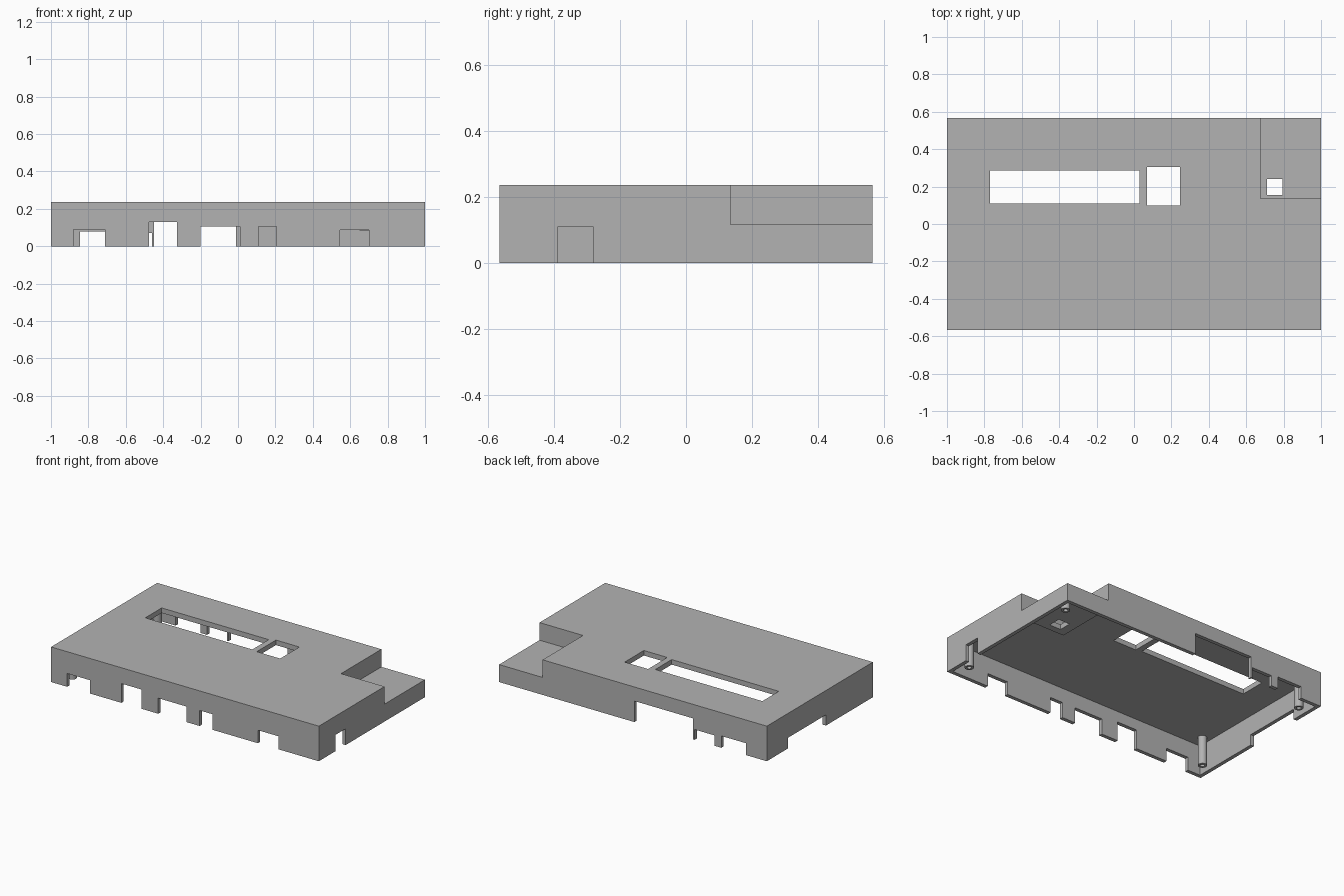
import bpy, bmesh, math

if "Cube" in bpy.data.objects:
    bpy.data.objects.remove(bpy.data.objects["Cube"])

grey = bpy.data.materials.new("light_grey")
grey.diffuse_color = (0.45, 0.45, 0.45, 1)
grey.use_nodes = True
grey.node_tree.nodes["Principled BSDF"].inputs["Base Color"].default_value = grey.diffuse_color


def box(name, x0, x1, y0, y1, z0, z1):
    """Axis-aligned box given by its extents."""
    bm = bmesh.new()
    bmesh.ops.create_cube(bm, size=1)
    for v in bm.verts:
        v.co = (x1 if v.co.x > 0 else x0,
                y1 if v.co.y > 0 else y0,
                z1 if v.co.z > 0 else z0)
    return finish(name, bm)


def finish(name, bm):
    mesh = bpy.data.meshes.new(name)
    bm.to_mesh(mesh)
    bm.free()
    mesh.materials.append(grey)
    ob = bpy.data.objects.new(name, mesh)
    bpy.context.collection.objects.link(ob)
    return ob


def cut(target, *extents):
    """Subtract a box from the target and discard the cutter."""
    cutter = box("cutter", *extents)
    mod = target.modifiers.new("cut", 'BOOLEAN')
    mod.operation, mod.solver, mod.object = 'DIFFERENCE', 'EXACT', cutter
    bpy.context.view_layer.objects.active = target
    bpy.ops.object.modifier_apply(modifier=mod.name)
    bpy.data.objects.remove(cutter)


HX, HY, H = 1.0, 0.566, 0.237         # half length, half width, height
WALL, ROOF = 0.025, 0.034             # wall and roof thickness
SX, SY, SZ = 0.675, 0.135, 0.118      # lowered corner
IX, IY = HX - WALL, HY - WALL

# Case cover with the lowered corner shelf
cover = box("case_cover", -HX, HX, -HY, HY, 0, H)
cut(cover, SX, HX + 0.1, SY, HY + 0.1, SZ, H + 0.1)

# Hollow inside, following the lowered corner
cut(cover, -IX, IX, -IY, IY, -0.1, SZ - ROOF)
cut(cover, -IX, SX - WALL, -IY, IY, -0.12, H - ROOF)
cut(cover, -IX, IX, -IY, SY - WALL, -0.14, H - ROOF)

# Roof openings: long slot, square window, shelf hole
for x0, x1, y0, y1 in ((-0.77, 0.03, 0.11, 0.285),
                       (0.07, 0.245, 0.10, 0.305),
                       (0.71, 0.795, 0.155, 0.24)):
    cut(cover, x0, x1, y0, y1, 0.05, H + 0.1)

# Port openings in the front wall
for x0, x1, top in ((-0.88, -0.71, 0.09), (-0.475, -0.325, 0.13),
                    (-0.2, 0.01, 0.105), (0.11, 0.205, 0.105),
                    (0.545, 0.70, 0.088)):
    cut(cover, x0, x1, -HY - 0.1, -HY + 0.05, -0.1, top)

# Port openings in the back wall
for x0, x1, top in ((-0.45, -0.01, 0.142), (-0.61, -0.46, 0.07),
                    (-0.845, -0.66, 0.08)):
    cut(cover, x0, x1, HY - 0.05, HY + 0.1, -0.1, top)

# Port openings in the right and left walls
cut(cover, HX - 0.05, HX + 0.1, -0.39, -0.28, -0.1, 0.11)
cut(cover, -HX - 0.1, -HX + 0.05, -0.065, 0.34, -0.1, 0.072)


def post(name, x, y, top):
    """Screw post with a blind hole in its lower end."""
    bm = bmesh.new()
    profile = [(0, top - 0.03), (0.014, top - 0.03), (0.014, 0.008),
               (0.028, 0.008), (0.028, top)]
    vs = [bm.verts.new((r, 0, z)) for r, z in profile]
    es = [bm.edges.new(p) for p in zip(vs, vs[1:])]
    bmesh.ops.spin(bm, geom=vs + es, axis=(0, 0, 1), cent=(0, 0, 0),
                   angle=math.tau, steps=24)
    bmesh.ops.remove_doubles(bm, verts=bm.verts, dist=1e-5)
    bmesh.ops.recalc_face_normals(bm, faces=bm.faces)
    # Outer wall must point away from the axis
    side = max(bm.faces, key=lambda f: f.calc_center_median().xy.length * (abs(f.normal.z) < 0.5))
    if side.normal.xy.dot(side.calc_center_median().xy) < 0:
        bmesh.ops.reverse_faces(bm, faces=bm.faces)
    ob = finish(name, bm)
    ob.location = (x, y, 0)
    bpy.ops.object.select_all(action='DESELECT')
    ob.select_set(True)
    bpy.context.view_layer.objects.active = ob
    bpy.ops.object.shade_smooth_by_angle()


# Four screw posts, the one below the shelf shorter
for sx, side in ((-1, "left"), (1, "right")):
    for sy, end in ((-1, "front"), (1, "back")):
        roof = SZ if sx > 0 and sy > 0 else H
        post(f"screw_post_{end}_{side}", sx * 0.92, sy * 0.453, roof - ROOF + 0.005)
